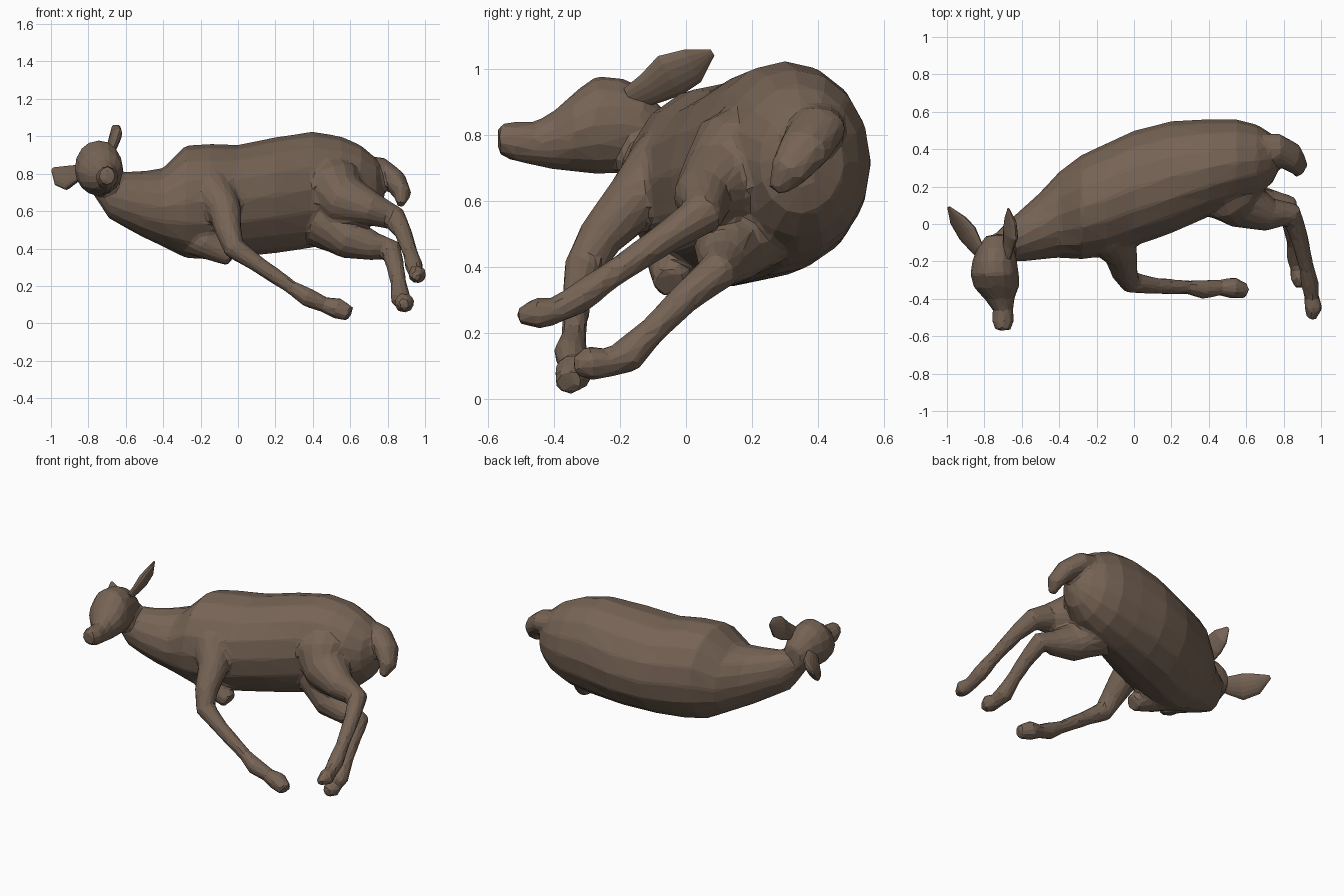
import bpy, bmesh, math
from mathutils import Vector

if "Cube" in bpy.data.objects:
    bpy.data.objects.remove(bpy.data.objects["Cube"], do_unlink=True)

SIDES = 16
X, Y, Z = Vector((1, 0, 0)), Vector((0, 1, 0)), Vector((0, 0, 1))

coat = bpy.data.materials.new("brown_coat")
coat.use_nodes = True
colour = (.18, .125, .09, 1)
coat.diffuse_color = colour
coat.node_tree.nodes["Principled BSDF"].inputs["Base Color"].default_value = colour


def loft(bm, rings):
    """Skin closed elliptical rings given as (centre, half axis u, half axis v)."""
    loops = []
    for centre, u, v in rings:
        angles = [math.tau * i / SIDES for i in range(SIDES)]
        loops.append([bm.verts.new(centre + u * math.cos(a) + v * math.sin(a)) for a in angles])
    faces = [bm.faces.new(loops[0]), bm.faces.new(loops[-1])]
    for low, high in zip(loops, loops[1:]):
        for i in range(SIDES):
            j = (i + 1) % SIDES
            faces.append(bm.faces.new((low[i], low[j], high[j], high[i])))
    bmesh.ops.recalc_face_normals(bm, faces=faces)


def limb(bm, points, wide=Y, flat=1):
    """Tube along (x, y, z, radius) points; flat squashes it across the wide direction."""
    centres = [Vector(p[:3]) for p in points]
    rings = []
    for i, p in enumerate(points):
        along = (centres[min(i + 1, len(points) - 1)] - centres[max(i - 1, 0)]).normalized()
        u = (wide - along * wide.dot(along)).normalized()
        v = along.cross(u)
        rings.append((centres[i], u * p[3], v * p[3] * flat))
    loft(bm, rings)


def finish(bm, name):
    mesh = bpy.data.meshes.new(name)
    bm.to_mesh(mesh)
    bm.free()
    mesh.materials.append(coat)
    obj = bpy.data.objects.new(name, mesh)
    bpy.context.collection.objects.link(obj)
    return obj


body = bmesh.new()

# Torso and neck: x, then centre y z, then half sizes y z
torso = [
    (-.77, -.13, .75, .05, .07), (-.69, -.10, .69, .10, .13), (-.60, -.06, .66, .14, .15),
    (-.50, -.01, .635, .18, .18), (-.40, .05, .62, .23, .21), (-.28, .09, .65, .28, .30),
    (-.15, .13, .65, .30, .31), (0, .19, .655, .31, .30), (.20, .25, .685, .30, .31),
    (.40, .30, .715, .26, .31), (.55, .33, .72, .23, .28), (.66, .34, .72, .19, .23),
    (.74, .35, .72, .13, .16), (.78, .35, .73, .05, .08),
]
loft(body, [(Vector((x, y, z)), Y * hy, Z * hz) for x, y, z, hy, hz in torso])

# Head: y, then centre x z, then half sizes x z
head = [
    (-.57, -.70, .79, .04, .045), (-.52, -.70, .78, .06, .06), (-.46, -.70, .775, .055, .065),
    (-.40, -.72, .785, .08, .09), (-.34, -.735, .81, .12, .12), (-.27, -.745, .83, .13, .15),
    (-.20, -.745, .83, .12, .145), (-.13, -.74, .82, .10, .125), (-.06, -.73, .79, .06, .08),
]
loft(body, [(Vector((x, y, z)), X * hx, Z * hz) for y, x, z, hx, hz in head])

# Left foreleg, stretched backwards
limb(body, [
    (-.22, .0, .78, .10), (-.14, -.05, .70, .13), (-.07, -.16, .60, .09), (-.05, -.26, .49, .07),
    (-.02, -.31, .40, .06), (.10, -.33, .32, .045), (.29, -.34, .19, .038), (.37, -.35, .14, .052),
    (.46, -.34, .10, .042), (.53, -.34, .08, .058), (.60, -.36, .05, .04),
])

# Right foreleg, folded under the chest
limb(body, [(-.30, .05, .50, .12), (-.16, -.04, .43, .09), (-.03, -.05, .35, .05)])

# Left hind leg
limb(body, [
    (.46, .27, .84, .12), (.50, .18, .72, .18), (.58, .11, .65, .14), (.72, .05, .61, .09),
    (.84, .05, .56, .065), (.88, -.06, .49, .048), (.92, -.22, .38, .04), (.94, -.32, .31, .048),
    (.95, -.39, .27, .04), (.96, -.45, .26, .05), (.95, -.51, .25, .025),
])

# Right hind leg
limb(body, [
    (.48, .30, .60, .15), (.50, .18, .52, .15), (.60, .13, .45, .11), (.73, .11, .41, .075),
    (.82, .10, .39, .06), (.84, .0, .31, .048), (.86, -.10, .21, .042), (.87, -.18, .13, .055),
    (.88, -.24, .11, .045), (.89, -.29, .11, .055), (.89, -.34, .10, .03),
])

# Tail
limb(body, [
    (.64, .40, .84, .08), (.76, .40, .82, .085), (.84, .36, .76, .08),
    (.88, .31, .69, .06), (.87, .27, .63, .025),
], flat=.8)

# Blend the parts into one skin, then cut it down to coarse flat facets
skin = finish(body, "body")
remesh = skin.modifiers.new("blend", "REMESH")
remesh.mode = "VOXEL"
remesh.voxel_size = .014
relax = skin.modifiers.new("relax", "SMOOTH")
relax.factor = .5
relax.iterations = 4
facet = skin.modifiers.new("facet", "DECIMATE")
facet.ratio = .05

# Ears: leaf-shaped flattened blades
ears = {
    "left_ear": ([(-.68, -.17, .91, .04), (-.67, -.11, .94, .055), (-.66, -.05, .98, .075),
                  (-.66, .02, 1.01, .06), (-.67, .08, 1.05, .012)], Vector((.4, -.5, .8))),
    "right_ear": ([(-.81, -.17, .82, .04), (-.85, -.11, .80, .06), (-.89, -.05, .78, .08),
                   (-.94, .02, .79, .065), (-.99, .09, .825, .012)], Vector((.5, .3, .8))),
}
for name, (points, wide) in ears.items():
    ear = bmesh.new()
    limb(ear, points, wide, flat=.4)
    finish(ear, name)

# Eyes: low bumps on each side of the head
for side, x in (("left", -.635), ("right", -.845)):
    eye = bmesh.new()
    limb(eye, [(x, -.35, .87, .012), (x, -.335, .87, .022), (x, -.31, .87, .022), (x, -.295, .87, .012)])
    finish(eye, side + "_eye")
